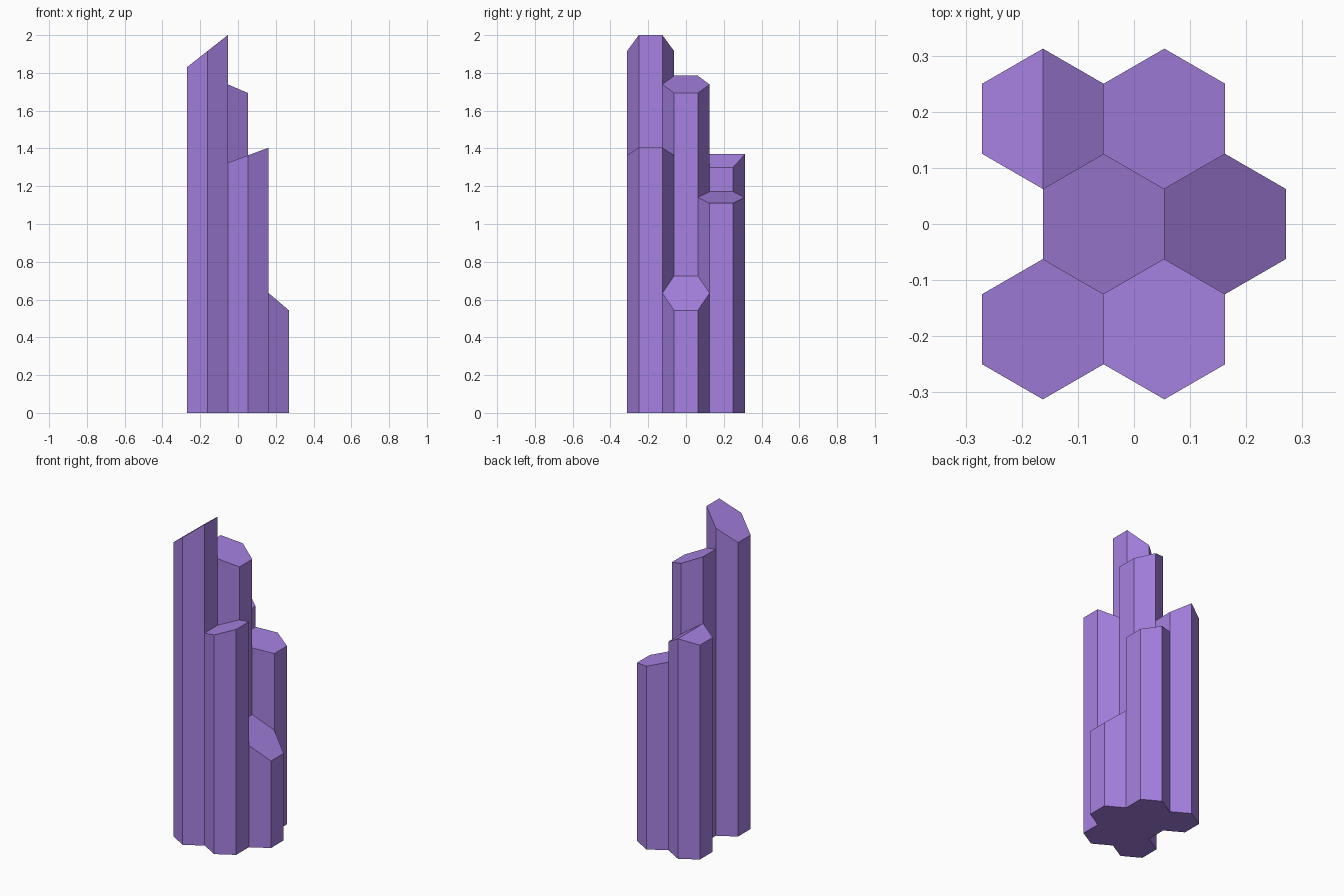
import bpy, bmesh, math

if "Cube" in bpy.data.objects:
    bpy.data.objects.remove(bpy.data.objects["Cube"])

R = 0.125                       # hexagon corner radius
W = R * math.sqrt(3) / 2        # half width across flats

mat = bpy.data.materials.new("violet_crystal")
mat.diffuse_color = (0.38, 0.22, 0.75, 1)
mat.use_nodes = True
mat.node_tree.nodes["Principled BSDF"].inputs["Base Color"].default_value = mat.diffuse_color


def crystal(name, cx, cy, left, mid, right):
    """Hexagonal column; top heights given at its left, middle and right."""
    bm = bmesh.new()
    bottom, top = [], []
    for i in range(6):
        a = math.radians(90 + 60 * i)
        x, y = R * math.cos(a), R * math.sin(a)
        z = mid if abs(x) < 0.01 else (left if x < 0 else right)
        bottom.append(bm.verts.new((cx + x, cy + y, 0)))
        top.append(bm.verts.new((cx + x, cy + y, z)))
    bm.faces.new(bottom[::-1])
    for i in range(6):
        j = (i + 1) % 6
        bm.faces.new((bottom[i], bottom[j], top[j], top[i]))
    if abs(left + right - 2 * mid) < 0.01:
        bm.faces.new(top)                       # single slanted cut
    else:
        bm.faces.new(top[:4])                   # ridged tip
        bm.faces.new([top[3], top[4], top[5], top[0]])
    bmesh.ops.recalc_face_normals(bm, faces=bm.faces)
    me = bpy.data.meshes.new(name)
    bm.to_mesh(me)
    bm.free()
    me.materials.append(mat)
    bpy.context.collection.objects.link(bpy.data.objects.new(name, me))


ROW = 1.5 * R                   # spacing between rows
# Front row
crystal("front_left_crystal", -1.5 * W, -ROW, 1.83, 1.915, 2.0)
crystal("front_right_crystal", 0.5 * W, -ROW, 1.324, 1.364, 1.404)
# Middle row
crystal("centre_crystal", -0.5 * W, 0, 1.785, 1.739, 1.693)
crystal("short_right_crystal", 1.5 * W, 0, 0.726, 0.634, 0.542)
# Back row
crystal("back_left_crystal", -1.5 * W, ROW, 1.335, 1.37, 1.30)
crystal("back_right_crystal", 0.5 * W, ROW, 1.171, 1.141, 1.11)
